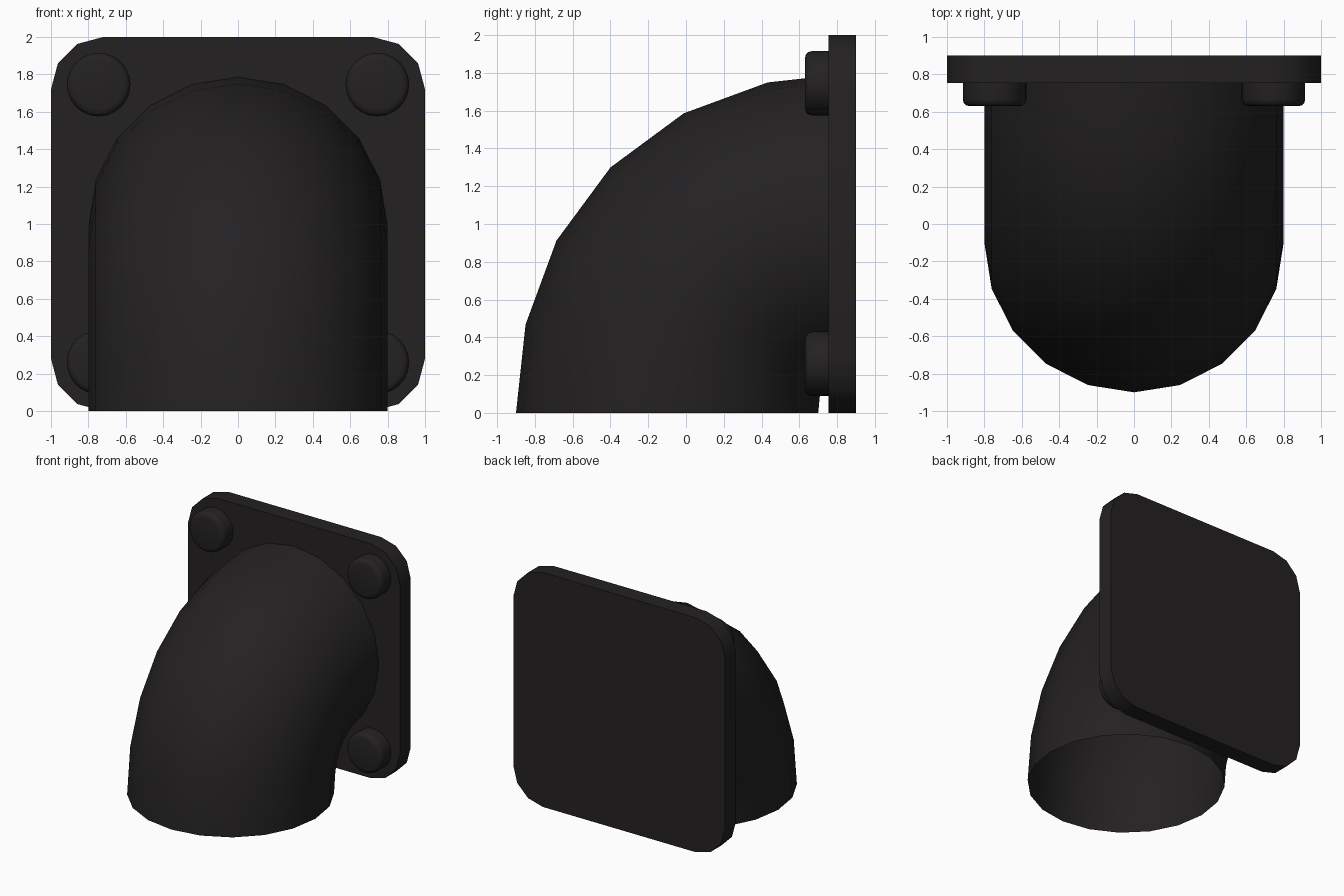
import bpy, bmesh, math
from mathutils import Matrix

if "Cube" in bpy.data.objects:
    bpy.data.objects.remove(bpy.data.objects["Cube"])

mat = bpy.data.materials.new("dark_metal")
mat.diffuse_color = (0.017, 0.015, 0.016, 1)
mat.use_nodes = True
mat.node_tree.nodes["Principled BSDF"].inputs["Base Color"].default_value = mat.diffuse_color


def finish(bm, name, smooth=True):
    bmesh.ops.recalc_face_normals(bm, faces=bm.faces)
    me = bpy.data.meshes.new(name)
    bm.to_mesh(me)
    bm.free()
    me.materials.append(mat)
    ob = bpy.data.objects.new(name, me)
    bpy.context.collection.objects.link(ob)
    bpy.ops.object.select_all(action='DESELECT')
    ob.select_set(True)
    bpy.context.view_layer.objects.active = ob
    if smooth:
        bpy.ops.object.shade_smooth_by_angle(angle=math.radians(35))
    return ob


# Elbow pipe: open 20-sided tube swept along a quarter bend
SIDES, STEPS, R, H = 20, 6, 0.8, 0.624
path = [(-0.1, 0), (-0.1, H), (0.9 - H, 1), (0.9, 1)]
bm = bmesh.new()
rings = []
for i in range(STEPS + 1):
    t = i / STEPS
    s = 1 - t
    w = (s**3, 3*s*s*t, 3*s*t*t, t**3)
    d = (-s*s, s*s - 2*s*t, 2*s*t - t*t, t*t)
    y, z = (sum(a * p[k] for a, p in zip(w, path)) for k in (0, 1))
    dy, dz = (sum(a * p[k] for a, p in zip(d, path)) for k in (0, 1))
    n = math.hypot(dy, dz)
    ny, nz = -dz / n, dy / n
    ring = []
    for j in range(SIDES):
        a = 2 * math.pi * j / SIDES
        c = R * math.cos(a)
        ring.append(bm.verts.new((R * math.sin(a), y + ny * c, z + nz * c)))
    rings.append(ring)
for a, b in zip(rings, rings[1:]):
    for j in range(SIDES):
        k = (j + 1) % SIDES
        bm.faces.new((a[j], a[k], b[k], b[j]))
# stop just short of the back of the plate
for v in rings[-1]:
    v.co.y = 0.89
finish(bm, "elbow_pipe")

# Mounting plate: square with rounded corners
bm = bmesh.new()
rad = 0.28
outline = []
for q in range(4):
    cx = (1 - rad) * (1, -1, -1, 1)[q]
    cz = 1 + (1 - rad) * (1, 1, -1, -1)[q]
    for k in range(4):
        a = math.radians(90 * q + 30 * k)
        outline.append(bm.verts.new((cx + rad * math.cos(a), 0.755, cz + rad * math.sin(a))))
face = bm.faces.new(outline)
ext = bmesh.ops.extrude_face_region(bm, geom=[face])
for v in ext["geom"]:
    if isinstance(v, bmesh.types.BMVert):
        v.co.y = 0.9
finish(bm, "mounting_plate")

# Four bolt heads with softened front rims
for x in (-0.745, 0.745):
    for z in (0.26, 1.745):
        bm = bmesh.new()
        bmesh.ops.create_cone(bm, cap_ends=True, segments=24, radius1=0.17, radius2=0.17,
                              depth=0.16,
                              matrix=Matrix.Translation((x, 0.71, z)) @ Matrix.Rotation(math.pi / 2, 4, 'X'))
        rim = [e for e in bm.edges if all(v.co.y < 0.65 for v in e.verts)]
        bmesh.ops.bevel(bm, geom=rim, offset=0.035, segments=3, profile=0.5, affect='EDGES')
        finish(bm, "bolt_head")
